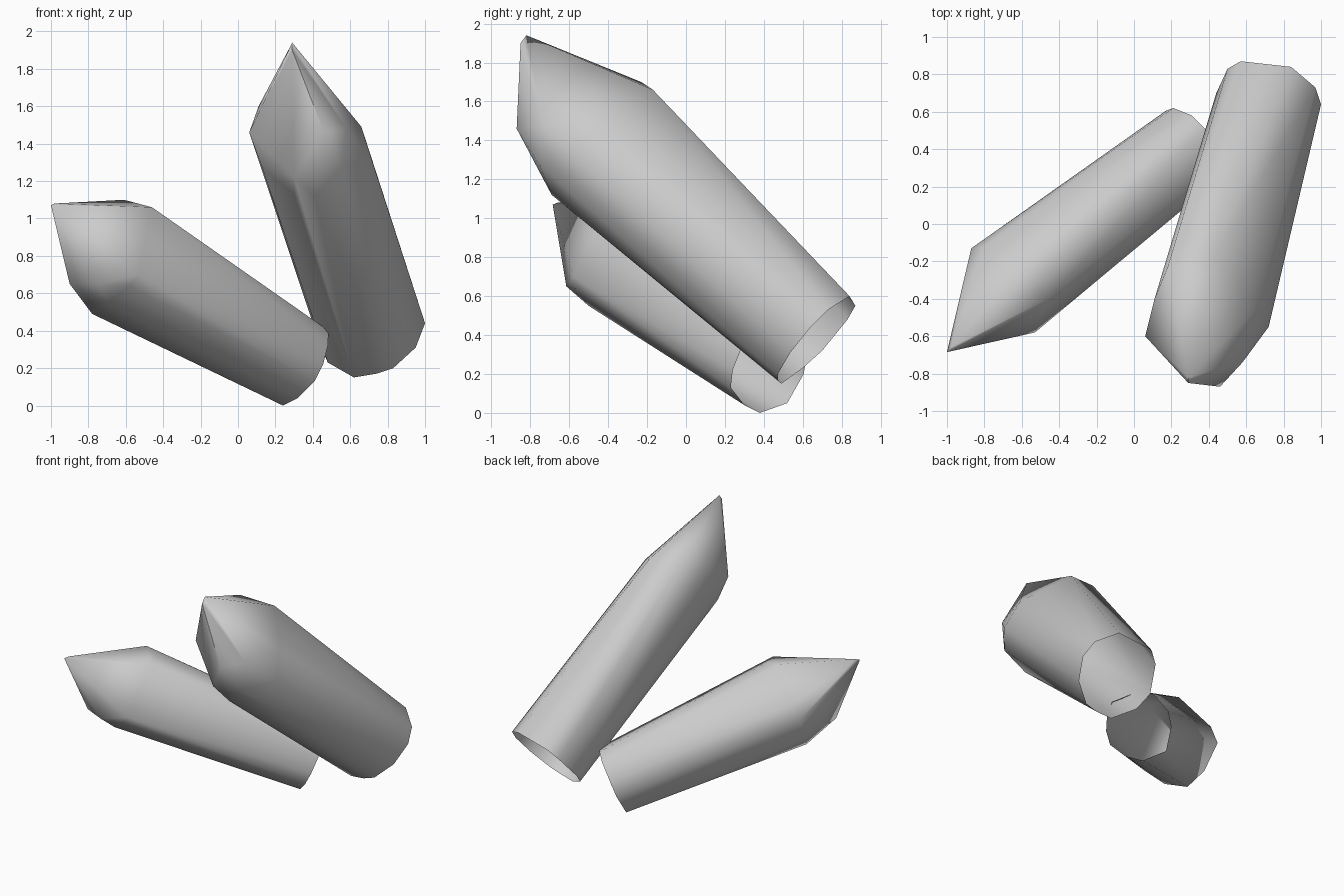
import bpy, bmesh, math
from mathutils import Vector

if "Cube" in bpy.data.objects:
    bpy.data.objects.remove(bpy.data.objects["Cube"])

stone = bpy.data.materials.new("pale grey crystal")
stone.diffuse_color = (0.6, 0.6, 0.6, 1)
stone.use_nodes = True
stone.node_tree.nodes["Principled BSDF"].inputs["Base Color"].default_value = stone.diffuse_color


def crystal(name, base, shoulder, point):
    """Faceted shaft wrapped around a base ring, a slanted shoulder ring and a point; open at the base."""
    bm = bmesh.new()
    for p in base + shoulder + point:
        bm.verts.new(p)
    bmesh.ops.convex_hull(bm, input=bm.verts[:])
    bmesh.ops.delete(bm, geom=[v for v in bm.verts if not v.link_faces], context='VERTS')
    bmesh.ops.recalc_face_normals(bm, faces=bm.faces[:])
    # open the broken-off end
    centre = sum((Vector(p) for p in base), Vector()) / len(base)
    top = sum((Vector(p) for p in shoulder), Vector()) / len(shoulder)
    axis = (top - centre).normalized()
    bm.normal_update()
    cap = [f for f in bm.faces if f.normal.dot(axis) < -0.8]
    bmesh.ops.delete(bm, geom=cap, context='FACES')
    mesh = bpy.data.meshes.new(name)
    bm.to_mesh(mesh)
    bm.free()
    mesh.materials.append(stone)
    ob = bpy.data.objects.new(name, mesh)
    bpy.context.collection.objects.link(ob)
    bpy.ops.object.select_all(action='DESELECT')
    ob.select_set(True)
    bpy.context.view_layer.objects.active = ob
    bpy.ops.object.shade_smooth_by_angle(angle=math.radians(70))
    return ob


# tall crystal on the right
crystal("tall_crystal",
        [(1.0, .64, .44), (.97, .73, .53), (.84, .84, .60), (.57, .87, .55),
         (.50, .83, .48), (.44, .70, .32), (.48, .60, .23), (.62, .49, .15),
         (.74, .472, .17), (.83, .472, .20), (.95, .536, .31)],
        [(.66, -.45, 1.49), (.58, -.34, 1.55), (.43, -.17, 1.66), (.18, -.23, 1.70),
         (.11, -.40, 1.60), (.06, -.60, 1.46), (.13, -.57, 1.27), (.30, -.59, 1.13),
         (.41, -.69, 1.12), (.55, -.75, 1.27), (.72, -.55, 1.30)],
        [(.29, -.82, 1.94), (.29, -.85, 1.90), (.46, -.87, 1.46), (.58, -.74, 1.48),
         (.30, -.73, 1.22)])

# low crystal on the left
crystal("low_crystal",
        [(.24, .38, 0), (.32, .30, .04), (.41, .23, .13), (.455, .24, .22),
         (.48, .28, .32), (.485, .34, .40), (.38, .51, .45), (.31, .58, .42),
         (.21, .62, .30), (.17, .605, .20), (.145, .52, .05)],
        [(-.78, -.35, .49), (-.70, -.50, .55), (-.58, -.57, .64), (-.53, -.58, .70),
         (-.48, -.48, .86), (-.46, -.40, 1.06), (-.50, -.28, 1.07), (-.61, -.24, 1.10),
         (-.80, -.12, .88), (-.87, -.13, .78), (-.85, -.25, .60)],
        [(-1.0, -.685, 1.07), (-.98, -.66, 1.08), (-.90, -.54, .65), (-.74, -.615, .65)])
